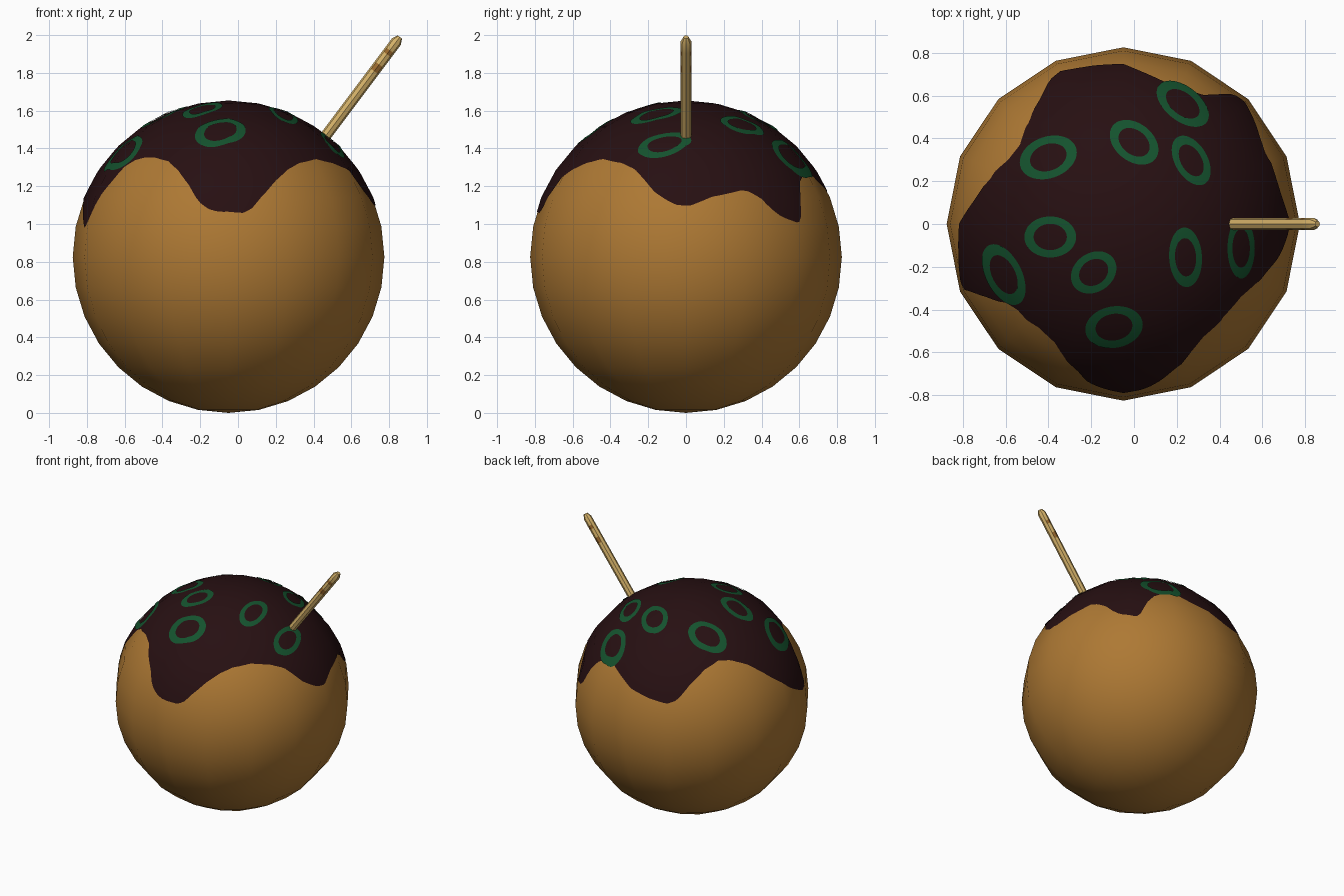
import bpy, bmesh, math
from mathutils import Vector, Matrix
from mathutils.bvhtree import BVHTree

if "Cube" in bpy.data.objects:
    bpy.data.objects.remove(bpy.data.objects["Cube"])

R = 0.825
C = Vector((-0.05, 0, R))


def mat(name, rgb):
    m = bpy.data.materials.new(name)
    m.diffuse_color = (*rgb, 1)
    m.use_nodes = True
    m.node_tree.nodes["Principled BSDF"].inputs["Base Color"].default_value = m.diffuse_color
    return m


DOUGH = mat("golden_dough", (0.42, 0.19, 0.034))
SAUCE = mat("dark_sauce", (0.020, 0.005, 0.006))
GREEN = mat("onion_green", (0.007, 0.085, 0.027))
WOOD = mat("pale_wood", (0.66, 0.44, 0.14))
BAND = mat("brown_band", (0.32, 0.14, 0.026))


def finish(bm, name, mats, round_normals=False):
    me = bpy.data.meshes.new(name)
    bm.to_mesh(me)
    bm.free()
    for m in mats:
        me.materials.append(m)
    ob = bpy.data.objects.new(name, me)
    bpy.context.collection.objects.link(ob)
    if round_normals:  # shade like the smooth ball underneath
        me.polygons.foreach_set("use_smooth", [True] * len(me.polygons))
        me.normals_split_custom_set_from_vertices([(v.co - C).normalized() for v in me.vertices])
    return ob


# Dough ball
bm = bmesh.new()
bmesh.ops.create_uvsphere(bm, u_segments=16, v_segments=16, radius=R,
                          matrix=Matrix.Translation(C))
tree = BVHTree.FromBMesh(bm)
finish(bm, "dough_ball", [DOUGH], True)

# Sauce edge: (azimuth in degrees, height)
EDGE = [(1, 1.093), (10.5, 1.146), (23.6, 1.177), (27, 1.172), (32, 1.135), (36, 1.082),
        (40, 1.04), (46, 1.008), (49, 1.01), (51.3, 1.05), (53.4, 1.14), (58, 1.225),
        (64, 1.265), (71.5, 1.275), (84, 1.209), (90.5, 1.171), (102, 1.135), (112, 1.117),
        (117, 1.144), (123.5, 1.24), (132.5, 1.328), (142.7, 1.374), (151, 1.365),
        (161.7, 1.315), (170, 1.245), (179, 1.144), (187, 1.065), (194, 1.01), (199, 0.98),
        (202, 1.0), (205, 1.13), (208, 1.2), (214, 1.31), (219, 1.34), (231, 1.355),
        (240, 1.335), (247, 1.283), (253, 1.21), (258, 1.12), (262, 1.082), (266, 1.066),
        (275.5, 1.06), (279, 1.082), (283, 1.14), (290, 1.225), (297.5, 1.288), (305, 1.325),
        (317, 1.342), (328.6, 1.325), (336.5, 1.288), (342, 1.235), (347, 1.172),
        (352, 1.13), (356, 1.103)]


def edge_height(az):
    pts = [(EDGE[-1][0] - 360, EDGE[-1][1])] + EDGE + [(EDGE[0][0] + 360, EDGE[0][1])]
    for (a, p), (b, q) in zip(pts, pts[1:]):
        if a <= az <= b:
            return p + (q - p) * (az - a) / (b - a)


# Sauce cap: thin sheet lying on the ball
COLS, ROWS = 192, 26
bm = bmesh.new()
pole = bm.verts.new(C + Vector((0, 0, R + 0.004)))
grid = []
for i in range(COLS):
    az = 360 * i / COLS
    limit = math.acos((edge_height(az) - R) / 0.82)
    a = math.radians(az)
    col = []
    for j in range(1, ROWS + 1):
        t = limit * j / ROWS
        d = Vector((math.sin(t) * math.cos(a), math.sin(t) * math.sin(a), math.cos(t)))
        hit = tree.ray_cast(C, d)[0] or C + d * R
        col.append(bm.verts.new(hit + d * 0.004))
    grid.append(col)
for i in range(COLS):
    p, q = grid[i], grid[(i + 1) % COLS]
    bm.faces.new((pole, p[0], q[0]))
    for j in range(ROWS - 1):
        bm.faces.new((p[j], p[j + 1], q[j + 1], q[j]))
finish(bm, "sauce_cap", [SAUCE], True)

# Onion rings: plan centre, half axes, turn in degrees; dropped onto the ball
RINGS = [(-0.397, 0.308, 0.136, 0.096, 20), (0.0, 0.378, 0.125, 0.088, -38),
         (0.225, 0.556, 0.140, 0.080, -38), (0.264, 0.294, 0.125, 0.075, -60),
         (-0.388, -0.06, 0.120, 0.095, 0), (-0.187, -0.224, 0.112, 0.090, 35),
         (-0.603, -0.234, 0.152, 0.083, -63), (-0.093, -0.477, 0.134, 0.096, 10),
         (0.238, -0.154, 0.138, 0.076, 93), (0.495, -0.112, 0.140, 0.063, 90)]
SEG = 48
for n, (cx, cy, ra, rb, turn) in enumerate(RINGS):
    bm = bmesh.new()
    rot = Matrix.Rotation(math.radians(turn), 2)
    loops = []
    for k in (1.0, 0.88, 0.76, 0.64):
        loop = []
        for i in range(SEG):
            a = math.tau * i / SEG
            p = rot @ Vector((ra * k * math.cos(a), rb * k * math.sin(a)))
            hit = tree.ray_cast(Vector((cx + p.x, cy + p.y, 3)), Vector((0, 0, -1)))[0]
            loop.append(bm.verts.new(hit + (hit - C).normalized() * 0.008))
        loops.append(loop)
    for o, q in zip(loops, loops[1:]):
        for i in range(SEG):
            j = (i + 1) % SEG
            bm.faces.new((o[i], o[j], q[j], q[i]))
    finish(bm, f"onion_ring_{n + 1}", [GREEN], True)

# Wooden pick: eight-sided stick with tapered end and brown side marks
END = Vector((0.857, 0, 1.99))
axis = Vector((0.60, 0, 0.80)).normalized()
side = Vector((0, 1, 0))
up = axis.cross(side)
STATIONS = [(0.80, 0.029), (0.226, 0.029), (0.182, 0.029), (0.114, 0.029),
            (0.088, 0.029), (0.03, 0.029), (0.0, 0.014)]
bm = bmesh.new()
rings = []
for dist, r in STATIONS:
    rings.append([bm.verts.new(END - axis * dist + r * (math.cos(a) * side + math.sin(a) * up))
                  for a in (math.tau * i / 8 for i in range(8))])
for s, (p, q) in enumerate(zip(rings, rings[1:])):
    for i in range(8):
        j = (i + 1) % 8
        f = bm.faces.new((p[i], p[j], q[j], q[i]))
        f.normal_update()
        f.material_index = 1 if s in (1, 3) and abs(f.normal.y) > 0.5 else 0
bm.faces.new(rings[0])
bm.faces.new(rings[-1])
bmesh.ops.recalc_face_normals(bm, faces=bm.faces)
pick = finish(bm, "wooden_pick", [WOOD, BAND])
bpy.context.view_layer.objects.active = pick
pick.select_set(True)
bpy.ops.object.shade_smooth_by_angle(angle=math.radians(30))
